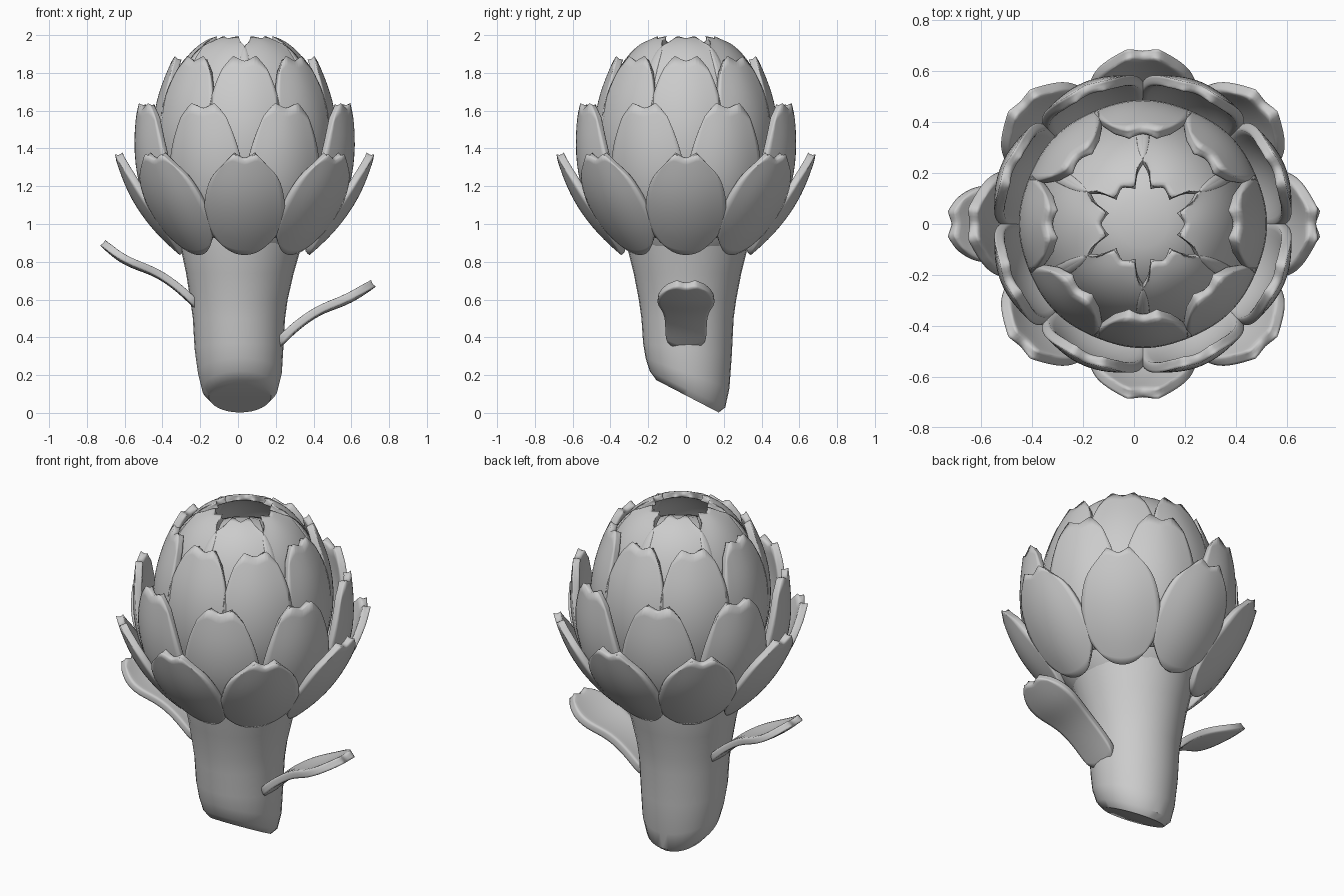
import bpy, bmesh, math
from mathutils import Vector

if "Cube" in bpy.data.objects:
    bpy.data.objects.remove(bpy.data.objects["Cube"])

US = (-1, -0.5, 0, 0.5, 1)               # columns across a petal
TIP = (-0.075, 0.0, -0.045, 0.0, -0.075)  # notched tip, offset along the petal
BASE = (0.05, 0.01, 0.0, 0.01, 0.05)     # rounded base


def petal(name, profile, widths, angle, cx, cup, thick, notch=1.0):
    """Cupped scale: outer centre line (r, z), half widths, notched tip."""
    bm = bmesh.new()
    crease = bm.verts.layers.float.new("crease_vert")
    e = Vector((math.cos(angle), math.sin(angle), 0))
    t = Vector((-e.y, e.x, 0))
    up = Vector((0, 0, 1))
    n = len(profile)
    rows = []
    for i, ((r, z), w) in enumerate(zip(profile, widths)):
        a, b = profile[max(i - 1, 0)], profile[min(i + 1, n - 1)]
        along = (e * (b[0] - a[0]) + up * (b[1] - a[1])).normalized()
        inward = (-e * (b[1] - a[1]) + up * (b[0] - a[0])).normalized()
        row = []
        for j, u in enumerate(US):
            p = e * r + up * z + t * (u * w) + inward * (cup * (u * w) ** 2)
            if i == n - 1:
                p += along * TIP[j] * notch
            if i == 0:
                p += along * BASE[j]
            v = bm.verts.new(p + Vector((cx, 0, 0)))
            if i == n - 1:
                v[crease] = 0.9
            row.append(v)
        rows.append(row)
    for i in range(n - 1):
        for j in range(len(US) - 1):
            bm.faces.new((rows[i][j], rows[i][j + 1], rows[i + 1][j + 1], rows[i + 1][j]))
    for f in bm.faces:
        f.smooth = True
    me = bpy.data.meshes.new(name)
    bm.to_mesh(me)
    bm.free()
    ob = bpy.data.objects.new(name, me)
    bpy.context.collection.objects.link(ob)
    so = ob.modifiers.new("thickness", 'SOLIDIFY')
    so.thickness = thick
    so.offset = -1
    so.edge_crease_outer = 0.6
    so.edge_crease_inner = 0.4
    su = ob.modifiers.new("smooth", 'SUBSURF')
    su.levels = su.render_levels = 2
    return ob


def ring(name, count, start, profile, widths, cup, thick=0.042):
    for k in range(count):
        petal(f"{name}_{k + 1}", profile, widths,
              math.radians(start + 360 * k / count), 0.035, cup, thick)


def lathe(name, rings, seg=32):
    """Rings of (radius, z, slant, centre x); slant tilts the ring along y."""
    bm = bmesh.new()
    loops = []
    for r, z, s, cx in rings:
        loop = []
        for k in range(seg):
            a = 2 * math.pi * k / seg
            y = r * math.sin(a)
            loop.append(bm.verts.new((cx + r * math.cos(a), y + 0.008, z - s * y)))
        loops.append(loop)
    for a, b in zip(loops, loops[1:]):
        for k in range(seg):
            m = (k + 1) % seg
            bm.faces.new((a[k], a[m], b[m], b[k]))
    bm.faces.new(loops[0][::-1])
    bm.faces.new(loops[-1])
    me = bpy.data.meshes.new(name)
    bm.to_mesh(me)
    bm.free()
    ob = bpy.data.objects.new(name, me)
    bpy.context.collection.objects.link(ob)
    bpy.ops.object.select_all(action='DESELECT')
    ob.select_set(True)
    bpy.context.view_layer.objects.active = ob
    bpy.ops.object.shade_smooth_by_angle(angle=math.radians(40))
    return ob


# Stem with slanted cut, flaring at the top
lathe("stem", [(0.165, 0.088, 0.52, 0.01), (0.2, 0.125, 0.48, 0.01),
               (0.222, 0.21, 0.36, 0.01), (0.235, 0.34, 0.12, 0.005),
               (0.244, 0.5, 0, 0.005), (0.258, 0.6, 0, 0.005),
               (0.285, 0.74, 0, 0.01), (0.32, 0.88, 0, 0.015), (0.335, 1.0, 0, 0.03)])

# Heart inside the petals
lathe("heart", [(0.3, 0.88, 0, 0.035), (0.4, 1.02, 0, 0.035), (0.42, 1.25, 0, 0.035),
                (0.39, 1.5, 0, 0.035), (0.32, 1.7, 0, 0.035), (0.22, 1.83, 0, 0.035),
                (0.1, 1.88, 0, 0.035)])

# Four rings of petals, outside to inside
ring("lower_petal", 8, -90,
     [(0.34, 0.83), (0.47, 0.94), (0.585, 1.09), (0.65, 1.23), (0.693, 1.375)],
     [0.11, 0.215, 0.22, 0.19, 0.12], 1.2)
ring("middle_petal", 8, -67.5,
     [(0.39, 0.92), (0.51, 1.03), (0.59, 1.2), (0.615, 1.42), (0.585, 1.65)],
     [0.12, 0.21, 0.225, 0.195, 0.13], 1.5)
ring("upper_petal", 8, -90,
     [(0.40, 1.1), (0.48, 1.28), (0.5, 1.5), (0.463, 1.7), (0.37, 1.9)],
     [0.12, 0.19, 0.2, 0.185, 0.12], 1.3)
ring("top_petal", 6, 0,
     [(0.36, 1.2), (0.435, 1.42), (0.425, 1.64), (0.35, 1.85), (0.24, 1.96), (0.14, 2.0)],
     [0.15, 0.22, 0.235, 0.21, 0.15, 0.09], 1.2, 0.035)

# Two small stem leaves
leaf = [(0.21, 0.33), (0.32, 0.44), (0.44, 0.525), (0.56, 0.56), (0.65, 0.61), (0.735, 0.67)]
width = [0.11, 0.11, 0.115, 0.16, 0.145, 0.1]
petal("right_leaf", leaf, width, 0, 0, 0.6, 0.045, 0.6)
petal("left_leaf", [(r, z + 0.2 + 0.02 * (r > 0.7)) for r, z in leaf], width, math.pi, 0, 0.6, 0.04, 0.6)
